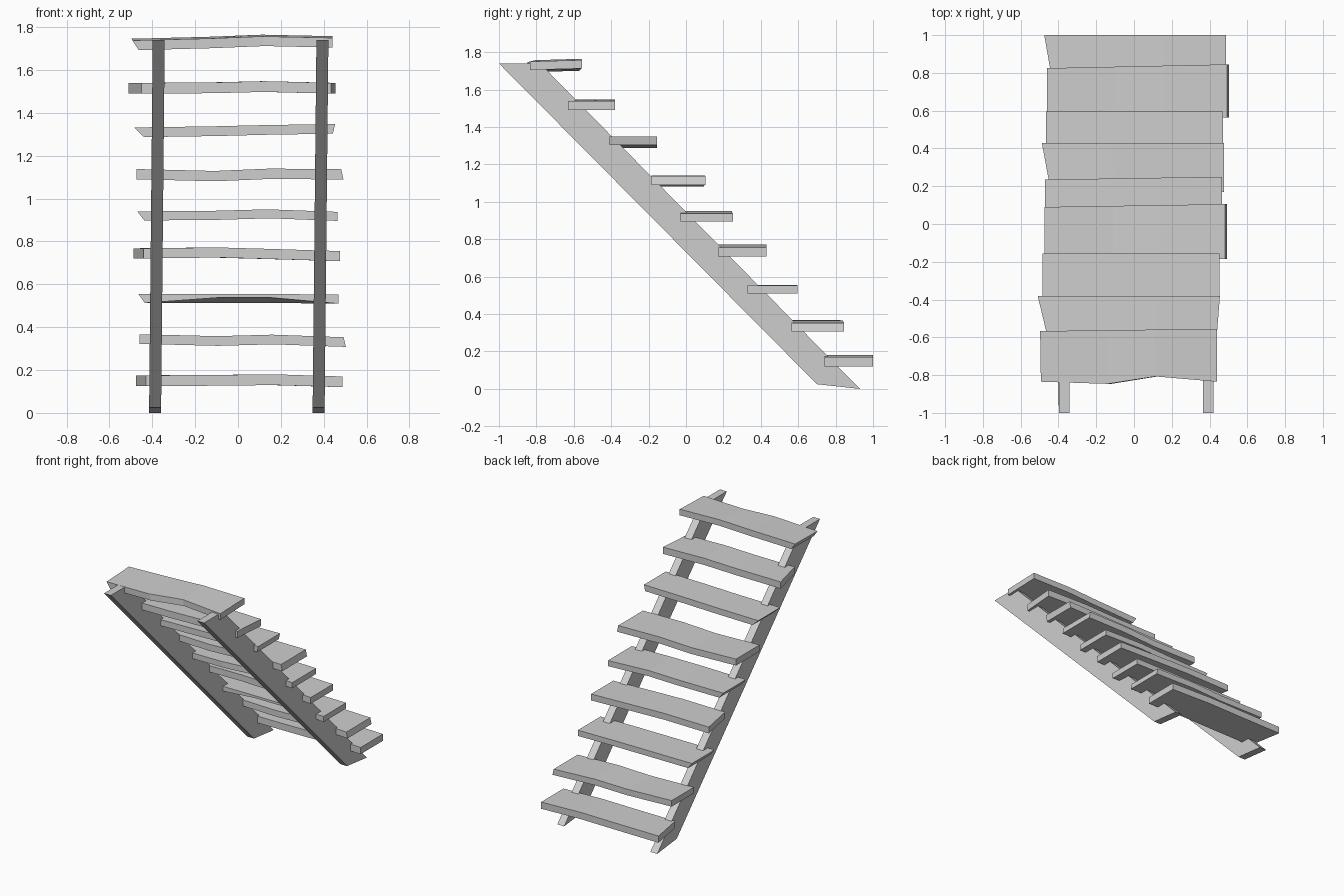
import bpy
import bmesh

cube = bpy.data.objects.get("Cube")
if cube:
    bpy.data.objects.remove(cube, do_unlink=True)

# One plain grey for everything
grey = bpy.data.materials.new("weathered_grey")
grey.use_nodes = True
colour = (0.62, 0.62, 0.62, 1)
grey.diffuse_color = colour
grey.node_tree.nodes["Principled BSDF"].inputs["Base Color"].default_value = colour


def loft(name, rings):
    """Join matching rings of points into a closed, flat-shaded solid."""
    bm = bmesh.new()
    loops = [[bm.verts.new(point) for point in ring] for ring in rings]
    count = len(loops[0])
    for first, second in zip(loops, loops[1:]):
        for i in range(count):
            j = (i + 1) % count
            bm.faces.new((first[i], first[j], second[j], second[i]))
    bm.faces.new(loops[0])
    bm.faces.new(loops[-1])
    bmesh.ops.recalc_face_normals(bm, faces=bm.faces)
    mesh = bpy.data.meshes.new(name)
    bm.to_mesh(mesh)
    bm.free()
    mesh.materials.append(grey)
    obj = bpy.data.objects.new(name, mesh)
    bpy.context.collection.objects.link(obj)
    return obj


# Sloping side beams: profile in y and z, leaning slightly in x
profile = [(-1, 1.74), (-0.78, 1.74), (0.93, 0), (0.70, 0.025)]


def stringer(name, x_bottom, x_top, width=0.056):
    def ring(offset):
        return [(x_bottom + (x_top - x_bottom) * z / 1.74 + offset, y, z)
                for y, z in profile]
    loft(name, [ring(0), ring(width)])


stringer("right_stringer", -0.415, -0.398)
stringer("left_stringer", 0.348, 0.366)


def tread(name, front, back, left, right, tops, thick=0.05,
          skew=0, wave=0, arch=0, lift=0):
    """Plank with four stations; left and right hold the x of the
    front corner, the back corner and the inward cut of the underside."""
    rings = []
    for i, top in enumerate(tops):
        t = (0, 0.38, 0.65, 1)[i]
        bulge = (0, -0.4, 1, 0)[i] * wave
        raised = arch if i in (1, 2) else 0

        def x_at(corner, under):
            a = left[corner] + left[2] * under
            b = right[corner] - right[2] * under
            return a + (b - a) * t

        y_front, y_back = front + bulge, back - skew * (1 - t)
        rings.append([
            (x_at(0, 0), y_front, top),
            (x_at(1, 0), y_back, top + lift),
            (x_at(1, 1), y_back, top - thick + lift),
            (x_at(0, 1), y_front, top - thick + raised),
        ])
    loft(name, rings)


# Uneven planks, lowest first
tread("tread_1", 0.74, 1, (-0.43, -0.475, 0), (0.487, 0.487, 0),
      (0.175, 0.177, 0.18, 0.17))
tread("tread_2", 0.565, 0.845, (-0.46, -0.46, 0), (0.493, 0.493, -0.01),
      (0.367, 0.358, 0.365, 0.353), 0.045, skew=0.02)
tread("tread_3", 0.33, 0.595, (-0.465, -0.465, 0.03), (0.47, 0.47, 0),
      (0.555, 0.555, 0.555, 0.552), 0.042, arch=0.025)
tread("tread_4", 0.17, 0.43, (-0.44, -0.488, 0), (0.477, 0.477, 0),
      (0.768, 0.772, 0.765, 0.755), 0.047)
tread("tread_5", -0.03, 0.25, (-0.47, -0.47, 0.033), (0.465, 0.465, 0),
      (0.94, 0.943, 0.95, 0.938), 0.042, skew=0.015, wave=0.01)
tread("tread_6", -0.185, 0.105, (-0.473, -0.473, 0), (0.482, 0.482, -0.01),
      (1.138, 1.129, 1.14, 1.137), 0.048, skew=0.015)
tread("tread_7", -0.41, -0.155, (-0.485, -0.485, 0.047), (0.453, 0.453, 0.01),
      (1.332, 1.337, 1.343, 1.348), 0.045)
tread("tread_8", -0.63, -0.38, (-0.45, -0.51, 0), (0.435, 0.455, 0),
      (1.54, 1.542, 1.548, 1.54), 0.05)
tread("tread_9", -0.835, -0.555, (-0.493, -0.497, 0.03), (0.44, 0.44, 0),
      (1.738, 1.747, 1.757, 1.75), 0.045, skew=0.012, wave=0.028, lift=0.008)
